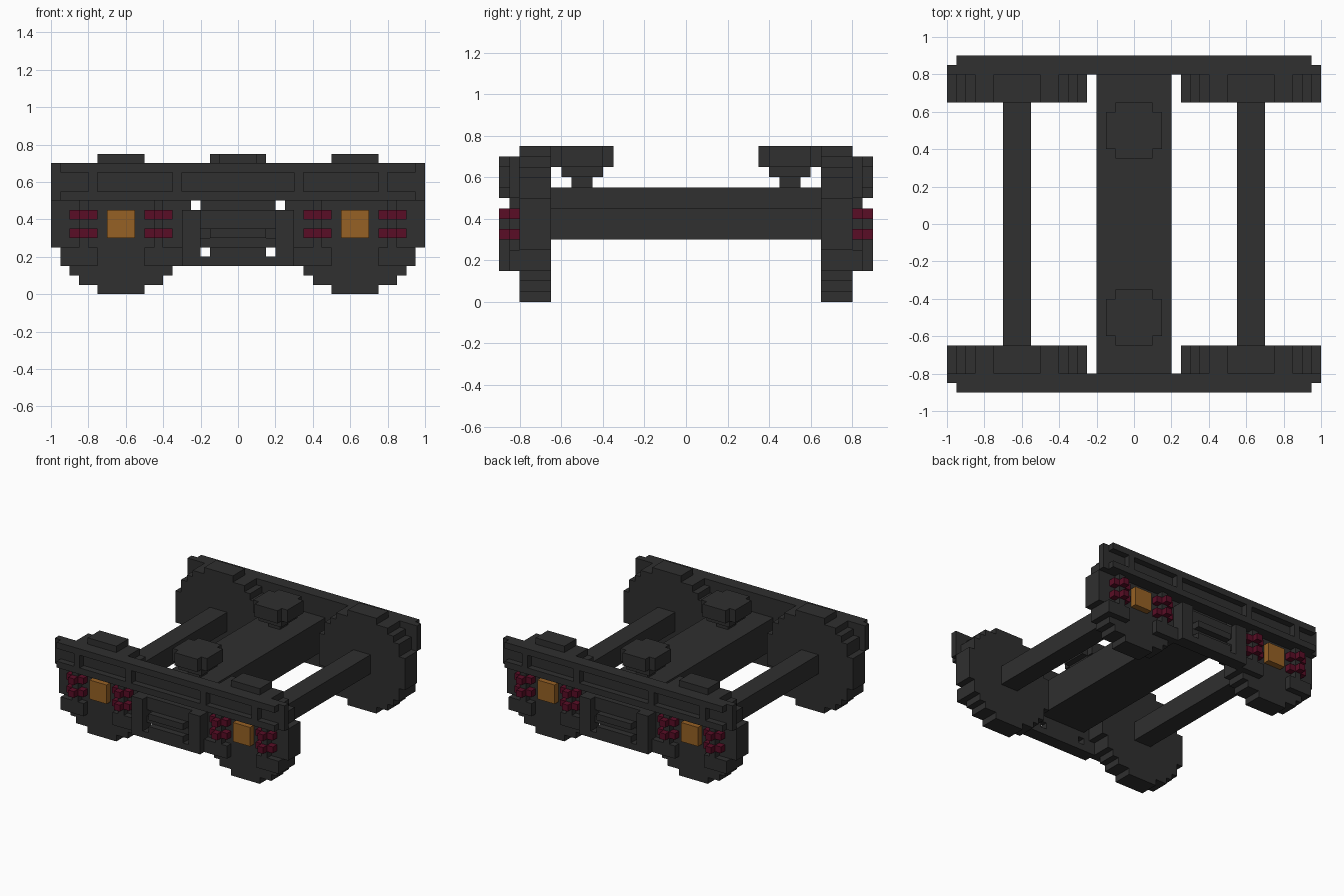
import bpy, bmesh
from mathutils import Vector

if "Cube" in bpy.data.objects:
    bpy.data.objects.remove(bpy.data.objects["Cube"], do_unlink=True)


def material(name, rgb):
    m = bpy.data.materials.new(name)
    m.use_nodes = True
    m.diffuse_color = (*rgb, 1)
    bsdf = m.node_tree.nodes["Principled BSDF"]
    bsdf.inputs["Base Color"].default_value = (*rgb, 1)
    bsdf.inputs["Roughness"].default_value = 0.8
    return m


IRON = material("dark iron", (0.029, 0.029, 0.029))
BRASS = material("axle box orange", (0.305, 0.119, 0.018))
RED = material("spring red", (0.102, 0.004, 0.019))


def finish(name, bm, mat):
    bmesh.ops.recalc_face_normals(bm, faces=bm.faces[:])
    me = bpy.data.meshes.new(name)
    bm.to_mesh(me)
    bm.free()
    me.materials.append(mat)
    ob = bpy.data.objects.new(name, me)
    bpy.context.collection.objects.link(ob)
    return ob


def add_box(bm, x, y, z):
    """Box from (min, max) ranges; ranges may be reversed by mirroring."""
    size = [abs(r[1] - r[0]) for r in (x, y, z)]
    mid = [(r[0] + r[1]) / 2 for r in (x, y, z)]
    for v in bmesh.ops.create_cube(bm, size=1)["verts"]:
        v.co = Vector([v.co[i] * size[i] + mid[i] for i in range(3)])


def boxes(name, mat, parts, sx=1, sy=1):
    """One object made of boxes, mirrored by sx and sy."""
    bm = bmesh.new()
    for x, y, z in parts:
        add_box(bm, [sx * a for a in x], [sy * a for a in y], z)
    return finish(name, bm, mat)


def prism(name, mat, outline, axis, depth, offset):
    """Extrude a 2D outline along y (axis 1) or z (axis 2)."""
    bm = bmesh.new()

    def point(a, b, d):
        return Vector((a, d, b) if axis == 1 else (a, b, d)) + Vector(offset)

    face = bm.faces.new([bm.verts.new(point(a, b, depth[0])) for a, b in outline])
    new = bmesh.ops.extrude_face_region(bm, geom=[face])["geom"]
    shift = point(0, 0, depth[1]) - point(0, 0, depth[0])
    bmesh.ops.translate(bm, vec=shift, verts=[v for v in new if isinstance(v, bmesh.types.BMVert)])
    return finish(name, bm, mat)


def stepped(corners):
    """Full stepped outline from its upper right quarter."""
    q = corners
    return (q + [(-a, b) for a, b in reversed(q)]
            + [(-a, -b) for a, b in q] + [(a, -b) for a, b in reversed(q)])


# Stepped wheel quarter, from the side up to the top
WHEEL = stepped([(.375, .125), (.325, .125), (.325, .225), (.275, .225), (.275, .275),
                 (.225, .275), (.225, .325), (.125, .325), (.125, .375)])
PIVOT = stepped([(.15, .10), (.10, .10), (.10, .15)])

# Centre beam and axles
boxes("centre_beam", IRON, [((-.2, .2), (-.8, .8), (.3, .55))])
for sx, side in ((1, "left"), (-1, "right")):
    boxes(f"axle_{side}", IRON, [((.55, .70), (-.65, .65), (.3, .45))], sx)

for sy, end in ((-1, "front"), (1, "back")):
    # Pivot pad with narrowing neck
    prism(f"pivot_pad_{end}", IRON, PIVOT, 2, (.65, .75), (0, .5 * sy, 0))
    boxes(f"pivot_neck_{end}", IRON, [((-.1, .1), (.4, .6), (.6, .65)),
                                      ((-.05, .05), (.45, .55), (.55, .6))], 1, sy)

    # Side rail: web, flanges and panel dividers
    rail = [((-1, 1), (.8, .85), (.5, .7)),
            ((-.95, .95), (.85, .9), (.65, .7)),
            ((-.95, .95), (.85, .9), (.5, .55))]
    rail += [((x, x + .05), (.85, .9), (.55, .65)) for x in (-.8, -.35, .3, .75)]
    boxes(f"side_rail_{end}", IRON, rail, 1, sy)

    # Central leaf spring and bottom plank
    boxes(f"leaf_spring_{end}", IRON, [
        ((-.2, .2), (.8, .9), (.15, .2)),
        ((-.15, .15), (.8, .9), (.2, .25)),
        ((-.2, .2), (.8, .85), (.25, .3)),
        ((-.15, .15), (.8, .9), (.3, .35)),
        ((-.2, .2), (.8, .85), (.35, .45))], 1, sy)

    for sx, side in ((1, "left"), (-1, "right")):
        tag = f"{end}_{side}"
        prism(f"wheel_{tag}", IRON, WHEEL, 1, (.65 * sy, .8 * sy), (.625 * sx, 0, .375))
        boxes(f"axle_box_{tag}", BRASS, [((.55, .70), (.8, .85), (.3, .45))], sx, sy)
        boxes(f"pillar_{tag}", IRON, [((.2, .3), (.8, .9), (.15, .45))], sx, sy)

        # Coil springs on rods, either side of the axle box
        for place, cx, foot in (("inner", .425, (.3, .5)), ("outer", .825, (.75, .95))):
            boxes(f"spring_rod_{place}_{tag}", IRON, [
                ((cx - .025, cx + .025), (.8, .85), (.25, .5)),
                (foot, (.8, .85), (.15, .25))], sx, sy)
            coils = []
            for z in (.3, .4):
                coils += [((cx - .075, cx + .075), (.8, .852), (z, z + .05)),
                          ((cx - .025, cx + .025), (.852, .9), (z, z + .05))]
            boxes(f"spring_coils_{place}_{tag}", RED, coils, sx, sy)
